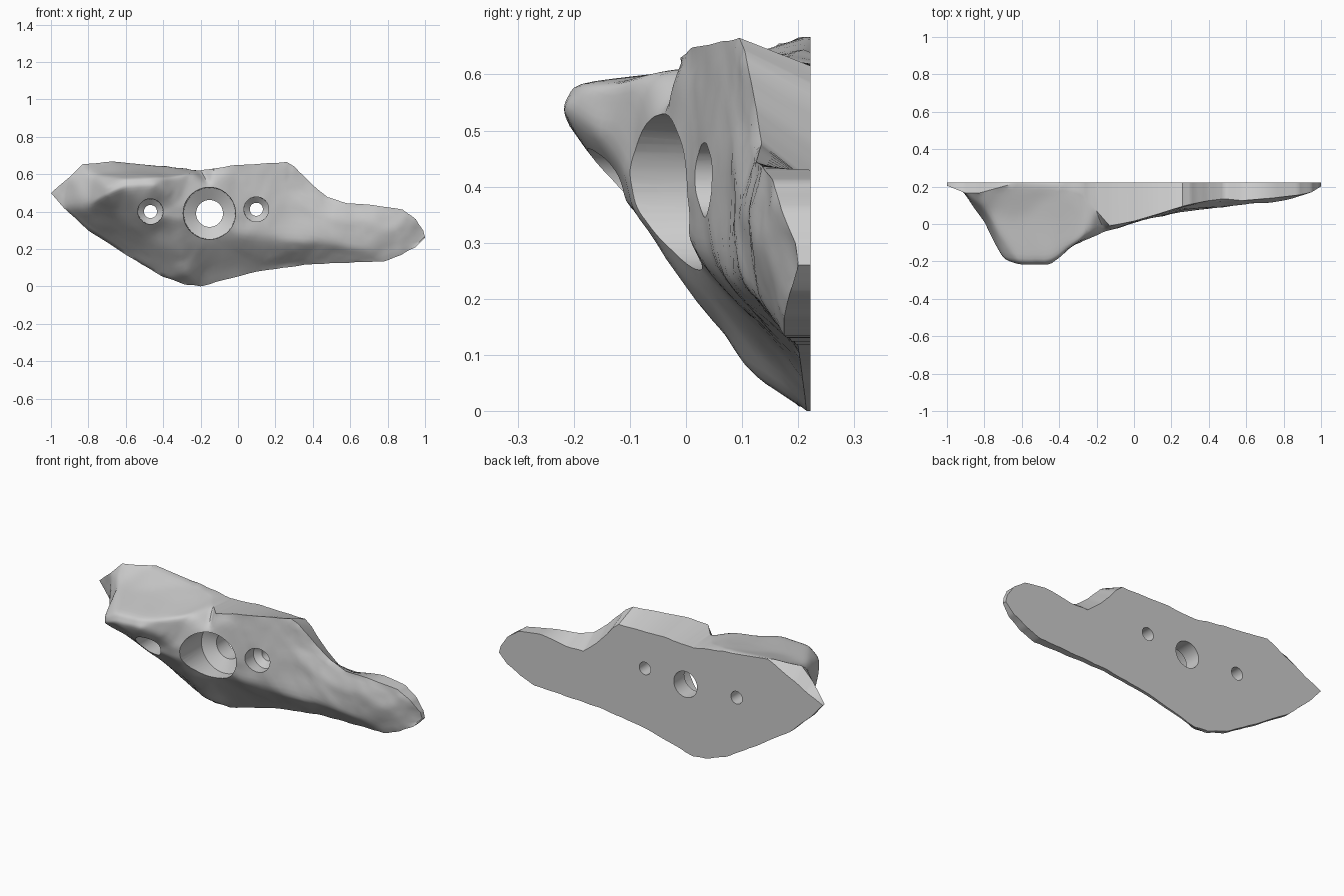
import bpy, bmesh, math
from mathutils import Vector, noise
from mathutils.geometry import delaunay_2d_cdt

if "Cube" in bpy.data.objects:
    bpy.data.objects.remove(bpy.data.objects["Cube"])

BACK = 0.222

# front rim of the rock: x, z, y (clockwise from the left tip)
RIM = [(-1, .5, .205), (-.9, .585, .165), (-.83, .655, .165), (-.66, .667, .212),
       (-.4, .643, .21), (-.27, .628, .17), (-.2, .62, .07), (-.13, .628, -.01),
       (0, .65, .015), (.15, .657, .06), (.26, .665, .095), (.3, .64, .105),
       (.4, .54, .125), (.48, .475, .135), (.58, .447, .125), (.75, .43, .14),
       (.88, .41, .155), (.95, .36, .17), (.99, .3, .195), (1, .26, .2),
       (.95, .21, .185), (.87, .165, .175), (.78, .135, .175), (.55, .125, .19),
       (.35, .115, .2), (.1, .08, .205), (-.2, .0, .215), (-.28, .01, .2),
       (-.4, .05, .195), (-.6, .17, .19), (-.8, .3, .19), (-.93, .42, .195)]
# crease lines inside the rim: ledge, nose crest, nose lip, lower fold
CREASES = [
    [(-.78, .6, .05), (-.6, .612, .03), (-.42, .61, .03), (-.28, .614, .03)],
    [(-.7, .53, -.18), (-.62, .578, -.195), (-.45, .585, -.2), (-.36, .585, -.14),
     (-.25, .605, -.06)],
    [(-.7, .49, -.185), (-.6, .53, -.222), (-.45, .54, -.222), (-.37, .49, -.155)],
    [(-.65, .36, -.03), (-.5, .38, -.118), (-.32, .35, -.095), (-.14, .26, .025),
     (0, .27, .022), (.2, .255, .048), (.45, .24, .085), (.68, .2, .125)]]
# loose points of the bolt face, underside and end lobe
LOOSE = [(-.32, .43, -.112), (-.3, .17, .03), (-.28, .08, .1), (-.8, .43, .0),
         (-.15, .53, -.045), (-.15, .4, -.05), (0, .4, .005), (.1, .42, .03),
         (.25, .5, .075), (.25, .19, .11), (.5, .35, .095), (.7, .34, .108),
         (.85, .3, .135), (-.5, .23, .06)]
# how far the top edge falls towards the back: x, drop
DROP = [(-1, 0), (-.9, .04), (-.83, .07), (-.66, 0), (-.25, .008), (-.13, .02),
        (.26, .05), (.35, .07), (.48, .07), (.58, .04), (.75, 0), (1.1, 0)]


def top_drop(x, z):
    if z < .5 - .16 * (x + 1):
        return 0
    for (a, da), (b, db) in zip(DROP, DROP[1:]):
        if a <= x <= b:
            return da + (db - da) * (x - a) / (b - a)
    return 0


def make_rock():
    pts = list(RIM)
    n = len(RIM)
    edges = [(i, (i + 1) % n) for i in range(n)]
    for line in CREASES:
        s = len(pts)
        pts += line
        edges += [(i, i + 1) for i in range(s, len(pts) - 1)]
    pts += LOOSE
    co, _, faces, orig, _, _ = delaunay_2d_cdt(
        [Vector((p[0], p[1])) for p in pts], edges, [], 1, 1e-5)
    bm = bmesh.new()
    vs = [bm.verts.new((c.x, pts[o[0]][2], c.y)) for c, o in zip(co, orig)]
    for f in faces:
        bm.faces.new([vs[i] for i in f])
    # refine, soften and roughen the front
    bmesh.ops.subdivide_edges(bm, edges=bm.edges[:], cuts=6, use_grid_fill=True)
    bmesh.ops.triangulate(bm, faces=bm.faces[:])
    inner = [v for v in bm.verts if not v.is_boundary]
    for _ in range(4):
        bmesh.ops.smooth_vert(bm, verts=inner, factor=.5,
                              use_axis_x=True, use_axis_y=True, use_axis_z=True)
    for v in bm.verts:
        p = v.co.copy()
        if v.is_boundary:
            v.co.z += .004 * noise.noise(p * 15)
        else:
            v.co.y += .007 * noise.noise(p * 7) + .003 * noise.noise(p * 20)
    # side walls and flat back
    ring = [e for e in bm.edges if e.is_boundary]
    ext = bmesh.ops.extrude_edge_only(bm, edges=ring)['geom']
    for v in ext:
        if isinstance(v, bmesh.types.BMVert):
            v.co.y = BACK
            v.co.z -= top_drop(v.co.x, v.co.z)
    bmesh.ops.holes_fill(bm, edges=[e for e in bm.edges if e.is_boundary], sides=0)
    bmesh.ops.recalc_face_normals(bm, faces=bm.faces[:])
    return to_object("rock_hold", bm)


def to_object(name, bm):
    me = bpy.data.meshes.new(name)
    bm.to_mesh(me)
    bm.free()
    ob = bpy.data.objects.new(name, me)
    bpy.context.collection.objects.link(ob)
    return ob


def make_bore(name, x, z, profile, seg=48):
    """Turned cutter along y; profile is a list of (radius, y)."""
    bm = bmesh.new()
    rings = [[bm.verts.new((x + r * math.cos(2 * math.pi * i / seg), y,
                            z + r * math.sin(2 * math.pi * i / seg)))
              for i in range(seg)] for r, y in profile]
    for a, b in zip(rings, rings[1:]):
        for i in range(seg):
            j = (i + 1) % seg
            bm.faces.new((a[i], a[j], b[j], b[i]))
    bm.faces.new(rings[0])
    bm.faces.new(rings[-1])
    bmesh.ops.recalc_face_normals(bm, faces=bm.faces[:])
    ob = to_object(name, bm)
    ob.hide_render = True
    return ob


rock = make_rock()

# bolt hole and two screw holes, each countersunk from the front
small = [(.07, -.4), (.066, .09), (.035, .12), (.035, .3)]
cutters = [make_bore("bolt_bore", -.152, .39,
                     [(.148, -.4), (.137, .09), (.072, .13), (.072, .3)]),
           make_bore("screw_bore_left", -.468, .40, small),
           make_bore("screw_bore_right", .098, .412, small)]

bpy.context.view_layer.objects.active = rock
rock.select_set(True)
for c in cutters:
    m = rock.modifiers.new(c.name, 'BOOLEAN')
    m.operation = 'DIFFERENCE'
    m.solver = 'EXACT'
    m.object = c
    bpy.ops.object.modifier_apply(modifier=m.name)
    bpy.data.objects.remove(c)
bpy.ops.object.shade_smooth_by_angle(angle=math.radians(35))
